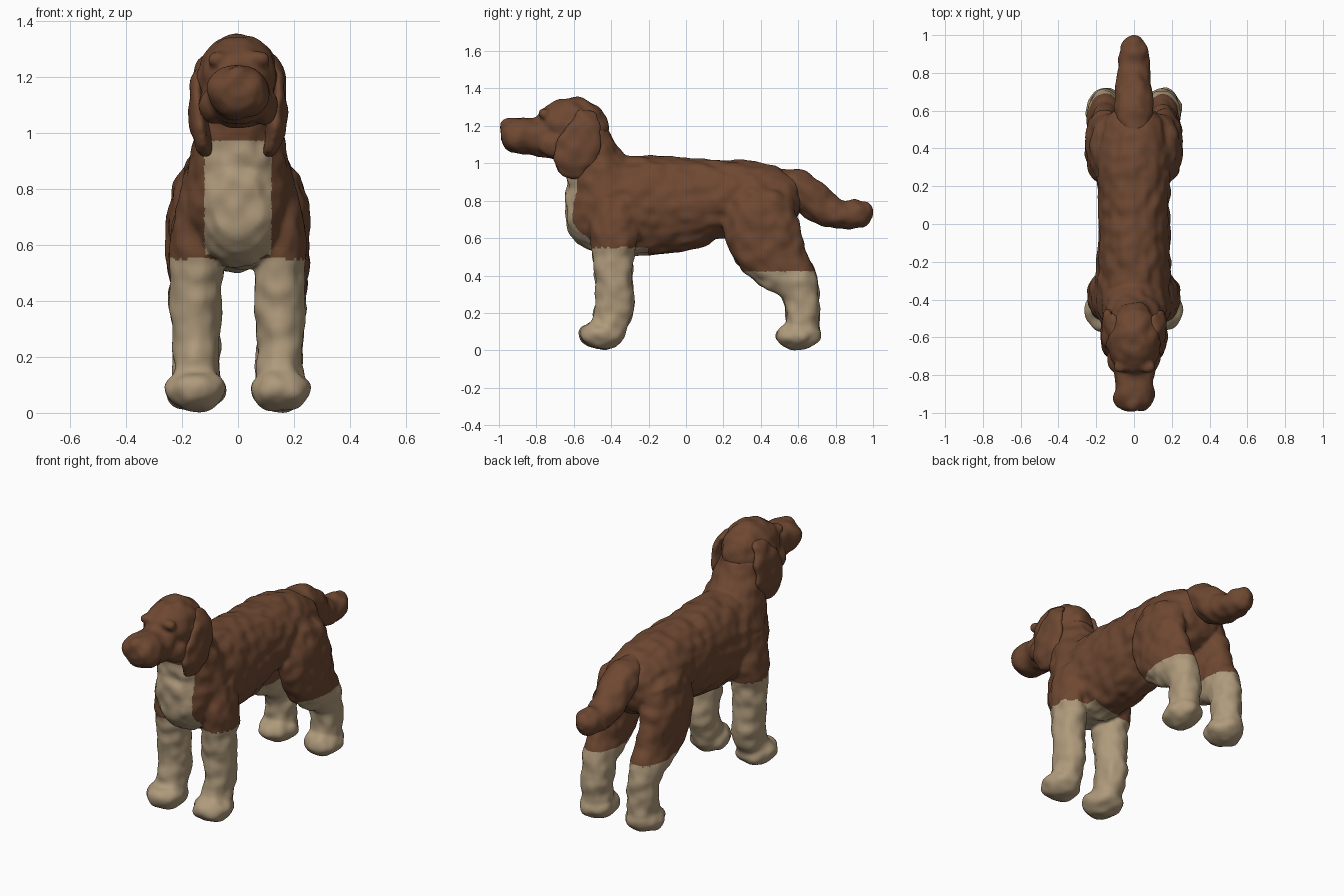
import bpy, bmesh, math
from mathutils import Vector, Matrix, noise

cube = bpy.data.objects.get("Cube")
if cube:
    bpy.data.objects.remove(cube, do_unlink=True)


def material(name, rgb):
    m = bpy.data.materials.new(name)
    m.use_nodes = True
    m.diffuse_color = (*rgb, 1)
    m.node_tree.nodes["Principled BSDF"].inputs["Base Color"].default_value = (*rgb, 1)
    return m


BROWN = material("brown fur", (0.155, 0.064, 0.031))
CREAM = material("cream fur", (0.43, 0.325, 0.20))
SIDES = 20


def spline(points, steps=4):
    """Catmull-Rom resampling of (x, y, z, half width, half depth) rows."""
    p = [Vector(q) for q in points]
    p = [2 * p[0] - p[1]] + p + [2 * p[-1] - p[-2]]
    out = []
    for a, b, c, d in zip(p, p[1:], p[2:], p[3:]):
        for i in range(steps):
            t = i / steps
            out.append(0.5 * (2 * b + (c - a) * t + (2 * a - 5 * b + 4 * c - d) * t * t
                              + (3 * b - a - 3 * c + d) * t ** 3))
    return out + [p[-2]]


def tube(bm, points, bulge=0.5):
    """Closed tube of elliptical rings along a path, with rounded ends."""
    rows = spline(points)
    pos = [r.xyz for r in rows]
    rings, ends = [], []

    def ring(centre, tangent, rx, rd):
        depth = Vector((1, 0, 0)).cross(tangent).normalized()
        side = Vector((1, 0, 0))
        angles = [math.tau * k / SIDES for k in range(SIDES)]
        return [bm.verts.new(centre + side * rx * math.cos(a) + depth * rd * math.sin(a))
                for a in angles]

    last = len(rows) - 1
    for i, r in enumerate(rows):
        tan = (pos[min(i + 1, last)] - pos[max(i - 1, 0)]).normalized()
        cap = bulge * min(r[3], r[4])
        if i == 0:
            ends.append(bm.verts.new(pos[i] - tan * cap))
            rings.append(ring(pos[i] - tan * cap * 0.75, tan, r[3] * 0.66, r[4] * 0.66))
        rings.append(ring(pos[i], tan, r[3], r[4]))
        if i == last:
            rings.append(ring(pos[i] + tan * cap * 0.75, tan, r[3] * 0.66, r[4] * 0.66))
            ends.append(bm.verts.new(pos[i] + tan * cap))
    for k in range(SIDES):
        n = (k + 1) % SIDES
        for a, b in zip(rings, rings[1:]):
            bm.faces.new((a[k], a[n], b[n], b[k]))
        bm.faces.new((ends[0], rings[0][n], rings[0][k]))
        bm.faces.new((ends[1], rings[-1][k], rings[-1][n]))


def ball(bm, centre, radii):
    bmesh.ops.create_uvsphere(bm, u_segments=24, v_segments=16, radius=1,
                              matrix=Matrix.Translation(centre) @ Matrix.Diagonal((*radii, 1)))


def mirrored(points, s):
    return [(s * p[0], *p[1:]) for p in points]


def along(points):
    """Rows on the centre line: (y, z, half width, half depth)."""
    return [(0, *p) for p in points]


def finish(name, bm, cream_rule=None, rough=0.012):
    """Fuse the shapes into one skin, add lumpy fur and colour the faces."""
    bmesh.ops.recalc_face_normals(bm, faces=bm.faces)
    raw = bpy.data.meshes.new(name + " raw")
    bm.to_mesh(raw)
    bm.free()
    ob = bpy.data.objects.new(name, raw)
    bpy.context.collection.objects.link(ob)
    rem = ob.modifiers.new("fuse", 'REMESH')
    rem.mode, rem.voxel_size = 'VOXEL', 0.011
    smooth = ob.modifiers.new("soften", 'SMOOTH')
    smooth.factor, smooth.iterations = 0.5, 5
    bpy.context.view_layer.update()
    mesh = bpy.data.meshes.new_from_object(ob.evaluated_get(bpy.context.evaluated_depsgraph_get()))
    ob.modifiers.clear()
    ob.data = mesh
    bpy.data.meshes.remove(raw)
    mesh.name = name
    shift = [v.normal * rough * noise.noise(v.co * 15) for v in mesh.vertices]
    for v, d in zip(mesh.vertices, shift):
        v.co += d
        v.co.z = max(v.co.z, 0)
    mesh.materials.clear()
    mesh.materials.append(BROWN)
    mesh.materials.append(CREAM)
    for f in mesh.polygons:
        f.use_smooth = True
        f.material_index = 1 if cream_rule and cream_rule(f.center, f.normal) else 0
    return ob


# Torso and neck
bm = bmesh.new()
tube(bm, along([(-0.60, 0.74, 0.13, 0.17), (-0.50, 0.75, 0.18, 0.235), (-0.40, 0.77, 0.20, 0.26),
                (-0.20, 0.775, 0.195, 0.27), (0, 0.785, 0.19, 0.25), (0.15, 0.81, 0.19, 0.215),
                (0.35, 0.81, 0.20, 0.20), (0.50, 0.78, 0.18, 0.18), (0.56, 0.76, 0.15, 0.15)]), 0.35)
tube(bm, along([(-0.42, 0.82, 0.20, 0.20), (-0.47, 0.95, 0.17, 0.175),
                (-0.52, 1.08, 0.14, 0.14), (-0.57, 1.20, 0.12, 0.11)]))

# Legs and paws
front_leg = [(0.13, -0.39, 0.80, 0.08, 0.13), (0.16, -0.385, 0.62, 0.085, 0.13),
             (0.15, -0.39, 0.50, 0.092, 0.11), (0.15, -0.385, 0.36, 0.09, 0.10),
             (0.15, -0.38, 0.23, 0.083, 0.105), (0.15, -0.42, 0.12, 0.085, 0.095)]
hind_leg = [(0.13, 0.42, 0.84, 0.10, 0.16), (0.15, 0.40, 0.70, 0.107, 0.20),
            (0.16, 0.43, 0.58, 0.097, 0.20), (0.155, 0.50, 0.47, 0.09, 0.165),
            (0.155, 0.585, 0.37, 0.087, 0.12), (0.15, 0.62, 0.27, 0.087, 0.095),
            (0.15, 0.62, 0.12, 0.085, 0.09)]
for s in (-1, 1):
    tube(bm, mirrored(front_leg, s), 0.4)
    ball(bm, (s * 0.152, -0.45, 0.083), (0.107, 0.125, 0.078))
    tube(bm, mirrored(hind_leg, s), 0.4)
    ball(bm, (s * 0.15, 0.60, 0.08), (0.105, 0.122, 0.075))


def cream_coat(c, n):
    stockings = c.z < (0.42 if c.y > 0.2 else 0.55) and (c.y > 0.2 or c.y < -0.2)
    bib = abs(c.x) < 0.12 and c.z < 0.97 and c.y < -0.5 and n.y < 0.1
    return stockings or bib


finish("body_and_legs", bm, cream_coat)

# Head with muzzle, nose and brows
bm = bmesh.new()
ball(bm, (0, -0.61, 1.20), (0.145, 0.195, 0.152))
tube(bm, along([(-0.62, 1.14, 0.13, 0.12), (-0.75, 1.14, 0.113, 0.115), (-0.83, 1.145, 0.10, 0.10),
                (-0.91, 1.148, 0.108, 0.10), (-0.96, 1.14, 0.092, 0.085)]), 0.4)
ball(bm, (0, -0.945, 1.18), (0.065, 0.052, 0.065))
for s in (-1, 1):
    ball(bm, (s * 0.068, -0.755, 1.262), (0.042, 0.035, 0.03))
    ball(bm, (s * 0.085, -0.70, 1.10), (0.055, 0.09, 0.07))
finish("head", bm)

# Hanging ears
ear = [(0.11, -0.53, 1.27, 0.028, 0.06), (0.14, -0.54, 1.20, 0.03, 0.09),
       (0.145, -0.57, 1.10, 0.03, 0.12), (0.135, -0.60, 1.01, 0.034, 0.11),
       (0.12, -0.61, 0.945, 0.032, 0.075)]
for s, side in ((1, "left"), (-1, "right")):
    bm = bmesh.new()
    tube(bm, mirrored(ear, s), 0.9)
    finish(side + "_ear", bm)

# Tail
bm = bmesh.new()
tube(bm, along([(0.50, 0.92, 0.07, 0.06), (0.58, 0.88, 0.10, 0.095), (0.67, 0.815, 0.10, 0.10),
                (0.75, 0.75, 0.092, 0.09), (0.84, 0.725, 0.085, 0.077), (0.92, 0.73, 0.077, 0.077),
                (0.96, 0.742, 0.062, 0.062)]), 0.65)
finish("tail", bm)
